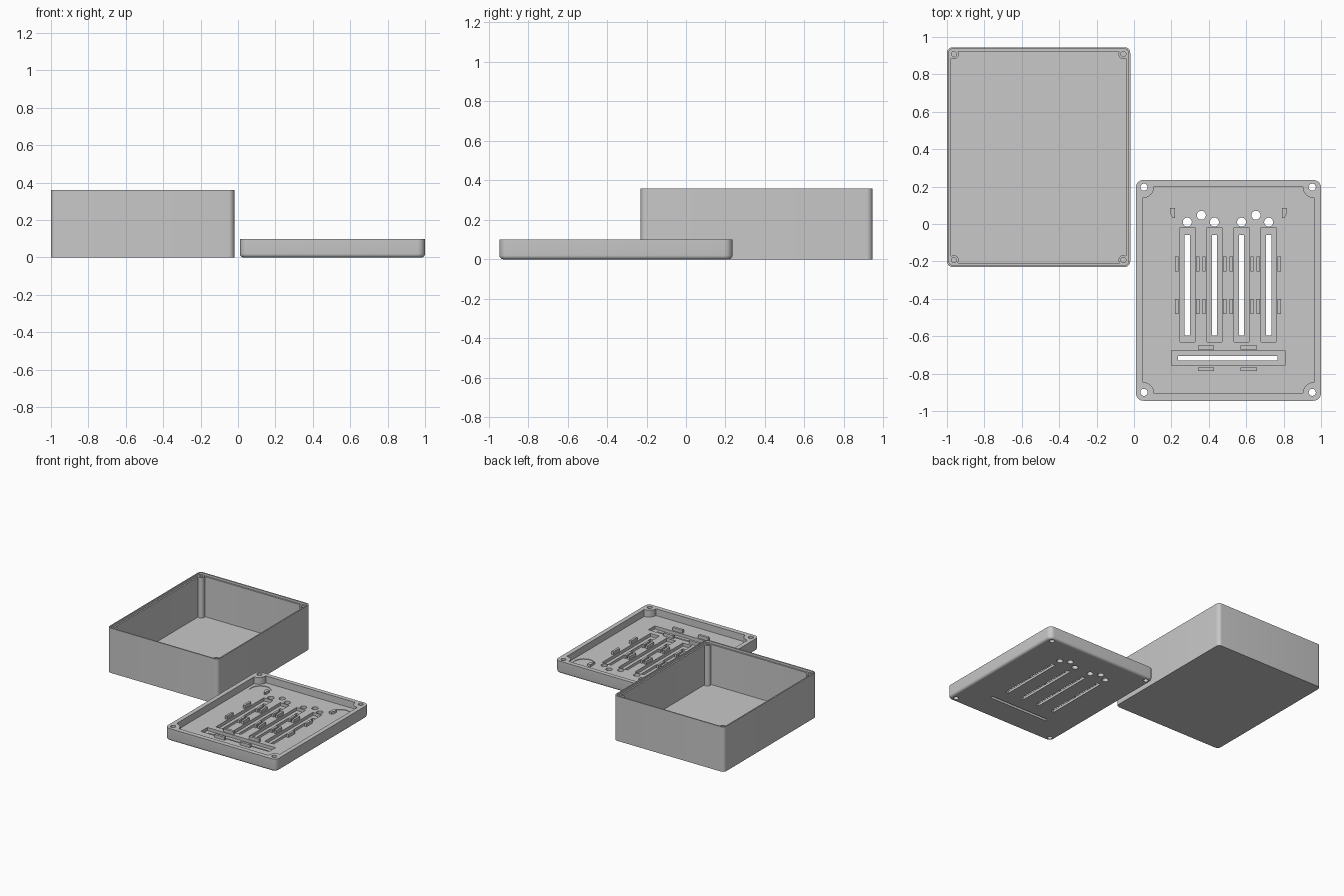
import bpy, bmesh
from math import sin, cos, pi

cube = bpy.data.objects.get("Cube")
if cube:
    bpy.data.objects.remove(cube, do_unlink=True)

grey = bpy.data.materials.new("plain grey")
grey.use_nodes = True
GREY = (0.58, 0.58, 0.58, 1)
grey.diffuse_color = GREY
grey.node_tree.nodes["Principled BSDF"].inputs["Base Color"].default_value = GREY


def outline(rect, inset=0, r=0.03, scooped=False, steps=8):
    """Rectangle with rounded corners, or with corners scooped out."""
    x0, x1, y0, y1 = rect
    x0, x1, y0, y1 = x0 + inset, x1 - inset, y0 + inset, y1 - inset
    r = r if scooped else max(r - inset, 0.004)
    pts = []
    for i, (cx, cy, sx, sy) in enumerate(((x1, y1, 1, 1), (x0, y1, -1, 1),
                                          (x0, y0, -1, -1), (x1, y0, 1, -1))):
        for k in range(steps + 1):
            t = k / steps * pi / 2
            if scooped:
                a = (i + 3) * pi / 2 - t
                pts.append((cx + r * cos(a), cy + r * sin(a)))
            else:
                a = i * pi / 2 + t
                pts.append((cx - sx * r + r * cos(a), cy - sy * r + r * sin(a)))
    return pts


def circle(x, y, r, n=32):
    return [(x + r * cos(2 * pi * k / n), y + r * sin(2 * pi * k / n)) for k in range(n)]


def box(x0, x1, y0, y1):
    return [(x0, y0), (x1, y0), (x1, y1), (x0, y1)]


def loft(bm, rings):
    """Closed solid through (outline, z) rings, capped at both ends."""
    loops = [[bm.verts.new((x, y, z)) for x, y in pts] for pts, z in rings]
    for a, b in zip(loops, loops[1:]):
        for i in range(len(a)):
            j = (i + 1) % len(a)
            bm.faces.new((a[i], a[j], b[j], b[i]))
    bm.faces.new(loops[0][::-1])
    bm.faces.new(loops[-1])


def solid(name, lofts):
    bm = bmesh.new()
    for rings in lofts:
        loft(bm, rings)
    bmesh.ops.recalc_face_normals(bm, faces=bm.faces)
    mesh = bpy.data.meshes.new(name)
    bm.to_mesh(mesh)
    bm.free()
    mesh.materials.append(grey)
    ob = bpy.data.objects.new(name, mesh)
    bpy.context.collection.objects.link(ob)
    return ob


def activate(ob):
    bpy.ops.object.select_all(action='DESELECT')
    ob.select_set(True)
    bpy.context.view_layer.objects.active = ob


def cut(ob, shapes, z0, z1):
    cutter = solid("cutter", [[(p, z0), (p, z1)] for p in shapes])
    cutter.hide_render = True
    activate(ob)
    mod = ob.modifiers.new("cut", 'BOOLEAN')
    mod.operation, mod.solver, mod.object = 'DIFFERENCE', 'EXACT', cutter
    bpy.ops.object.modifier_apply(modifier=mod.name)
    bpy.data.objects.remove(cutter, do_unlink=True)


def smooth(ob):
    activate(ob)
    bpy.ops.object.shade_smooth_by_angle(angle=pi / 6)


# Open case: outer wall, stepped rim, inner wall and floor in one loft
CASE = (-1, -0.02, -0.23, 0.945)
case = solid("case_body", [[(outline(CASE, d), z) for d, z in (
    (0, 0), (0, 0.36), (0.01, 0.36), (0.01, 0.342), (0.022, 0.342), (0.022, 0.02))]])
smooth(case)

# Screw posts in the case corners
corners = [(x, y) for x in (-0.963, -0.057) for y in (-0.193, 0.908)]
posts = solid("screw_posts", [[(circle(x, y, 0.026), 0.01), (circle(x, y, 0.026), 0.346)]
                              for x, y in corners])
cut(posts, [circle(x, y, 0.014) for x, y in corners], 0.2, 0.4)
smooth(posts)

# Lid tray with a rounded lower edge
LID = (0.01, 1, -0.945, 0.235)
FLOOR = 0.045
rings = []
for k in range(6):
    a = k / 5 * pi / 2
    rings.append((outline(LID, 0.02 * (1 - sin(a)), r=0.04), 0.02 * (1 - cos(a))))
rings.append((outline(LID, r=0.04), 0.1))
lid = solid("lid_tray", [rings])

# Cavity with scooped corners around the screw holes
cut(lid, [outline((0.046, 0.964, -0.907, 0.2), r=0.062, scooped=True)], FLOOR, 0.2)

# Recesses around the slots, and shallow round seats
columns = [0.285, 0.43, 0.575, 0.72]
cut(lid, [box(x - 0.04, x + 0.04, -0.632, -0.02) for x in columns]
    + [box(0.2, 0.807, -0.757, -0.675)], 0.02, 0.2)
cut(lid, [circle(x, 0.07, 0.08, 48) for x in (0.15, 0.86)], FLOOR - 0.004, 0.2)

# Through slots, button holes and screw holes
through = [box(x - 0.014, x + 0.014, -0.595, -0.06) for x in columns]
through.append(box(0.235, 0.768, -0.73, -0.706))
through += [circle(x, 0.01, 0.024) for x in columns]
through += [circle(x, 0.047, 0.024) for x in (0.36, 0.652)]
through += [circle(x, y, 0.019) for x in (0.053, 0.953) for y in (-0.9, 0.197)]
cut(lid, through, -0.1, 0.2)
smooth(lid)

# Raised clips beside every slot
clips = []
for x in columns:
    for side in (-1, 1):
        for y in (-0.213, -0.44):
            cx = x + side * 0.056
            clips.append(box(cx - 0.009, cx + 0.009, y - 0.04, y + 0.04))
for x in (0.385, 0.613):
    for y in (-0.66, -0.776):
        clips.append(box(x - 0.044, x + 0.044, y - 0.01, y + 0.01))
solid("slot_clips", [[(p, FLOOR - 0.01), (p, 0.07)] for p in clips])

# Small ribs on the round seats
rib = [(0.22, 0.086), (0.192, 0.086), (0.194, 0.055), (0.204, 0.036), (0.22, 0.03)]
ribs = [rib, [(1.01 - x, y) for x, y in rib]]
solid("seat_ribs", [[(p, FLOOR - 0.01), (p, 0.06)] for p in ribs])
